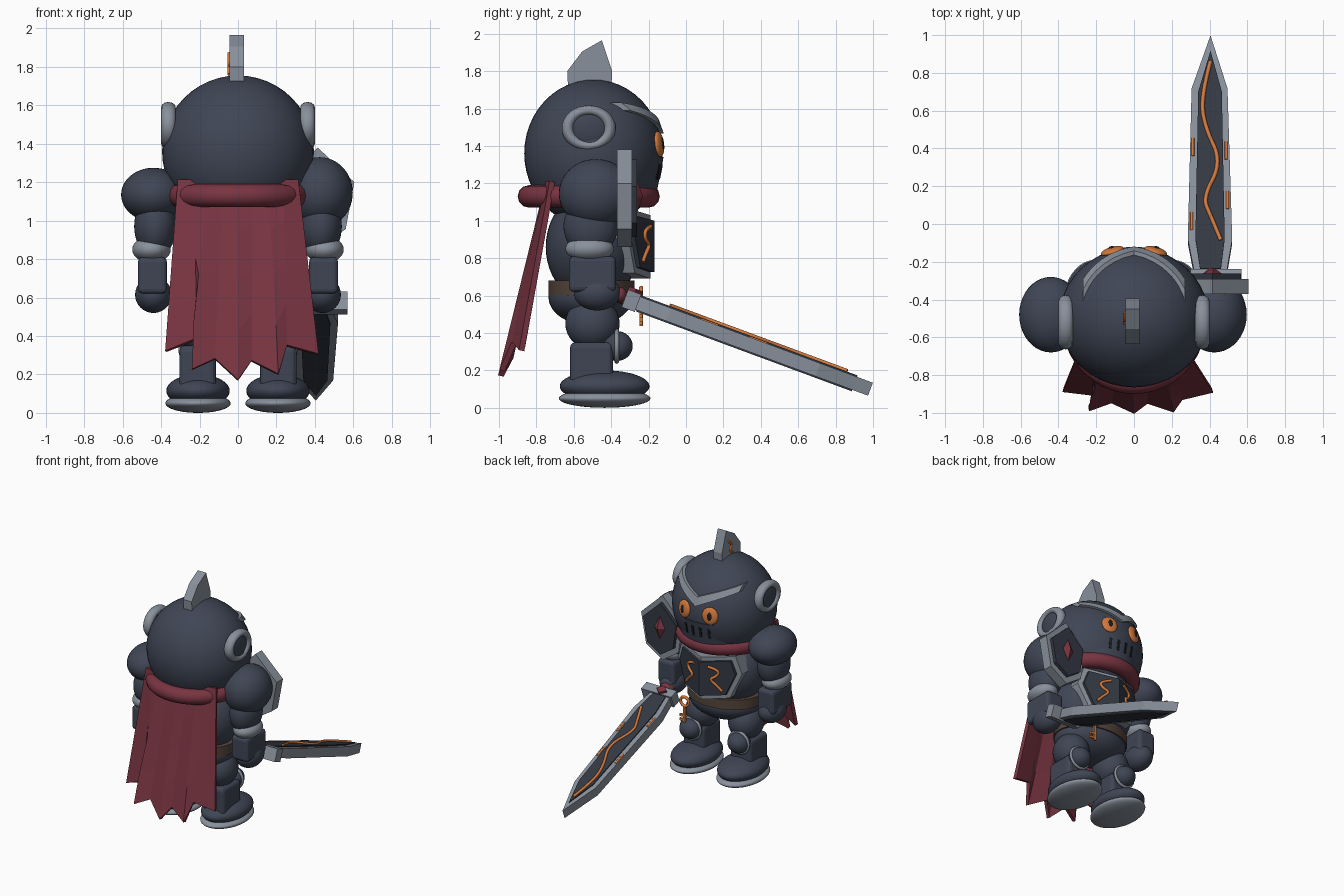
import bpy, bmesh, math
from mathutils import Vector, Matrix, Euler

if "Cube" in bpy.data.objects:
    bpy.data.objects.remove(bpy.data.objects["Cube"])


def material(name, rgb):
    m = bpy.data.materials.new(name)
    m.diffuse_color = (*rgb, 1)
    m.use_nodes = True
    m.node_tree.nodes["Principled BSDF"].inputs["Base Color"].default_value = m.diffuse_color
    return m


SLATE = material("slate armour", (0.05, 0.06, 0.09))
PANEL = material("dark panel", (0.033, 0.04, 0.056))
STEEL = material("pale steel", (0.25, 0.28, 0.33))
RED = material("crimson cloth", (0.19, 0.035, 0.053))
ORANGE = material("ember orange", (0.65, 0.19, 0.045))
BROWN = material("leather brown", (0.09, 0.06, 0.045))
BLACK = material("black", (0.01, 0.011, 0.014))


def finish(ob, name, mat, smooth=True):
    ob.name = name
    ob.data.materials.clear()
    ob.data.materials.append(mat)
    if smooth:
        bpy.ops.object.select_all(action='DESELECT')
        ob.select_set(True)
        bpy.context.view_layer.objects.active = ob
        bpy.ops.object.shade_smooth_by_angle(angle=math.radians(35))
    return ob


def ell(name, loc, size, mat, rot=(0, 0, 0)):
    bpy.ops.mesh.primitive_uv_sphere_add(segments=40, ring_count=24, location=loc, rotation=rot)
    bpy.context.object.scale = size
    return finish(bpy.context.object, name, mat)


def torus(name, loc, major, minor, mat, rot=(0, 0, 0), scale=(1, 1, 1)):
    bpy.ops.mesh.primitive_torus_add(major_radius=major, minor_radius=minor, major_segments=40,
                                     minor_segments=12, location=loc, rotation=rot)
    bpy.context.object.scale = scale
    return finish(bpy.context.object, name, mat)


def cyl(name, loc, r, h, mat, rot=(0, 0, 0), scale=(1, 1, 1)):
    bpy.ops.mesh.primitive_cylinder_add(vertices=32, radius=r, depth=h, location=loc, rotation=rot)
    bpy.context.object.scale = scale
    return finish(bpy.context.object, name, mat)


def box(name, loc, size, mat, bevel=0.0):
    bpy.ops.mesh.primitive_cube_add(size=1, location=loc)
    ob = bpy.context.object
    ob.data.transform(Matrix.Diagonal((*size, 1)))
    if bevel:
        b = ob.modifiers.new("bevel", 'BEVEL')
        b.width, b.segments = bevel, 3
    return finish(ob, name, mat, False)


def from_bmesh(bm, name, mat, smooth=False):
    bmesh.ops.recalc_face_normals(bm, faces=bm.faces)
    me = bpy.data.meshes.new(name)
    bm.to_mesh(me)
    bm.free()
    ob = bpy.data.objects.new(name, me)
    bpy.context.collection.objects.link(ob)
    return finish(ob, name, mat, smooth)


def prism(name, pts, d0, d1, place, mat):
    """Extrude an outline (u, v) from depth d0 to d1, placed by place(u, v, d)."""
    bm = bmesh.new()
    a = [bm.verts.new(place(u, v, d0)) for u, v in pts]
    b = [bm.verts.new(place(u, v, d1)) for u, v in pts]
    bm.faces.new(a)
    bm.faces.new(b)
    for i in range(len(a)):
        j = (i + 1) % len(a)
        bm.faces.new((a[i], a[j], b[j], b[i]))
    return from_bmesh(bm, name, mat)


def tube(name, pts, r, mat, kind='NURBS'):
    cu = bpy.data.curves.new(name, 'CURVE')
    cu.dimensions, cu.bevel_depth, cu.bevel_resolution, cu.use_fill_caps = '3D', r, 2, True
    sp = cu.splines.new(kind)
    sp.points.add(len(pts) - 1)
    for p, q in zip(sp.points, pts):
        p.co = (*q, 1)
    if kind == 'NURBS':
        sp.order_u, sp.use_endpoint_u = 3, True
    ob = bpy.data.objects.new(name, cu)
    bpy.context.collection.objects.link(ob)
    cu.materials.append(mat)
    return ob


def scaled(pts, c, k):
    return [(c[0] + (u - c[0]) * k, c[1] + (v - c[1]) * k) for u, v in pts]


# Helmet
HC, HR = Vector((0, -0.495, 1.36)), Vector((0.395, 0.37, 0.395))


def on_head(x, z, k=1.0):
    t = 1 - (x / HR.x / k) ** 2 - ((z - HC.z) / HR.z / k) ** 2
    return Vector((x, HC.y + HR.y * k * math.sqrt(max(t, 0)), z))


ell("helmet", HC, HR, SLATE)
crest = [(-0.63, 1.7), (-0.635, 1.8), (-0.555, 1.905), (-0.45, 1.965), (-0.395, 1.8), (-0.4, 1.68)]
prism("helmet_crest", crest, -0.045, 0.03, lambda u, v, d: (d, u, v), STEEL)
tube("crest_mark", [(-0.047, y, z) for y, z in
                    [(-0.53, 1.76), (-0.48, 1.79), (-0.53, 1.83), (-0.47, 1.87)]], 0.008, ORANGE)

# Brow band, a V strip wrapped over the face
bm = bmesh.new()
rings = []
for i in range(25):
    x = -0.27 + 0.54 * i / 24
    zc = 1.50 + 0.11 * (abs(x) / 0.27) ** 0.9
    w = 0.034 - 0.012 * abs(x) / 0.27
    rings.append([bm.verts.new(on_head(x, zc + dz, k))
                  for dz, k in [(-w, 0.97), (-w, 1.05), (w, 1.05), (w, 0.97)]])
for a, b in zip(rings, rings[1:]):
    for j in range(4):
        bm.faces.new((a[j], a[(j + 1) % 4], b[(j + 1) % 4], b[j]))
bm.faces.new(rings[0])
bm.faces.new(rings[-1])
from_bmesh(bm, "brow_band", STEEL, True)


# Jaw guard, a curved plate with breathing slots
def jaw(a, z, out=0.0):
    r = 0.34 + 0.035 * (z - 1.16) / 0.18 + out
    return Vector((r * 0.95 * math.sin(a), HC.y + r * math.cos(a), z))


bm = bmesh.new()
rings = []
for i in range(21):
    a = math.radians(-58 + 116 * i / 20)
    rings.append([bm.verts.new(jaw(a, z, o)) for z, o in
                  [(1.16, -0.06), (1.16, 0), (1.34, 0), (1.34, -0.06)]])
for a, b in zip(rings, rings[1:]):
    for j in range(4):
        bm.faces.new((a[j], a[(j + 1) % 4], b[(j + 1) % 4], b[j]))
bm.faces.new(rings[0])
bm.faces.new(rings[-1])
from_bmesh(bm, "jaw_guard", SLATE, True)
for k in (-1.5, -0.5, 0.5, 1.5):
    a = k * 0.2
    prism("jaw_slot", [(a - .03, 1.22), (a + .03, 1.22), (a + .03, 1.30), (a - .03, 1.30)],
          -0.002, 0.005, jaw, BLACK)

for s in (-1, 1):
    # Eyes
    p = on_head(s * 0.115, 1.41)
    n = Vector(((p.x) / HR.x ** 2, (p.y - HC.y) / HR.y ** 2, (p.z - HC.z) / HR.z ** 2)).normalized()
    rot = n.to_track_quat('Z', 'Y').to_euler()
    ell("eye", p, (0.062, 0.068, 0.022), ORANGE, rot)
    ell("pupil", p + n * 0.014, (0.02, 0.036, 0.013), BLACK, rot)
    # Ear discs
    side = (0, math.pi / 2, 0)
    torus("ear_ring", (s * 0.362, -0.52, 1.495), 0.095, 0.027, STEEL, side, (1, 1.18, 1.4))
    ell("ear_disc", (s * 0.36, -0.52, 1.495), (0.036, 0.108, 0.1), SLATE)
    # Arms
    if s < 0:
        ell("shoulder", (-0.44, -0.48, 1.135), (0.168, 0.2, 0.14), SLATE)
    else:
        ell("shoulder", (0.425, -0.48, 1.145), (0.172, 0.2, 0.185), SLATE)
    ell("upper_arm", (s * 0.43, -0.51, 0.97), (0.11, 0.145, 0.16), SLATE)
    ell("elbow_cuff", (s * 0.45, -0.515, 0.85), (0.1, 0.13, 0.07), STEEL)
    box("forearm", (s * 0.445, -0.5, 0.715), (0.15, 0.25, 0.19), SLATE, 0.025)
    ell("hand", (s * 0.44, -0.475, 0.615), (0.095, 0.125, 0.095), SLATE)
    # Legs
    ell("thigh", (s * 0.19, -0.5, 0.45), (0.13, 0.145, 0.14), SLATE)
    box("shin", (s * 0.21, -0.505, 0.23), (0.19, 0.23, 0.24), SLATE, 0.03)
    ell("knee_pad", (s * 0.215, -0.37, 0.33), (0.085, 0.085, 0.08), SLATE)
    torus("knee_rim", (s * 0.215, -0.37, 0.33), 0.083, 0.012, STEEL, (math.pi / 2, 0, 0))
    ell("sole", (s * 0.208, -0.435, 0.05), (0.17, 0.245, 0.05), STEEL)
    ell("boot", (s * 0.208, -0.435, 0.115), (0.165, 0.24, 0.085), SLATE)

# Torso, belt and scarf
ell("torso", (0, -0.5, 0.86), (0.33, 0.25, 0.3), SLATE)
ell("hips", (0, -0.51, 0.59), (0.29, 0.225, 0.15), SLATE)
cyl("belt", (0, -0.505, 0.64), 1, 0.08, BROWN, scale=(0.3, 0.23, 1))
torus("scarf", (0, -0.52, 1.13), 0.32, 0.06, RED)

# Folded breastplate
half = [(0, 1.03), (0.24, 1.06), (0.285, 0.92), (0.2, 0.72), (0, 0.69)]
inner = [(0, 1.0), (0.215, 1.025), (0.25, 0.92), (0.18, 0.75), (0, 0.725)]
for s in (-1, 1):
    def fold(u, v, d, s=s):
        return (s * u, -0.175 - 0.42 * u + d, v)
    prism("breastplate_frame", half, -0.12, -0.015, fold, STEEL)
    prism("breastplate_panel", inner, -0.02, 0.006, fold, PANEL)
    tube("breastplate_mark", [fold(u, v, 0.012) for u, v in
         [(0.06, 0.97), (0.14, 0.95), (0.13, 0.9), (0.07, 0.87), (0.13, 0.82), (0.16, 0.78)]],
         0.011, ORANGE)

# Key on the belt
torus("key_ring", (0.18, -0.24, 0.605), 0.036, 0.011, ORANGE, (math.pi / 2, 0, 0))
box("key_shaft", (0.18, -0.24, 0.505), (0.018, 0.018, 0.135), ORANGE)
for z in (0.455, 0.49):
    box("key_tooth", (0.2, -0.24, z), (0.045, 0.016, 0.018), ORANGE)

# Cape with a ragged hem
hem = [(-0.375, 0.32), (-0.2, 0.39), (-0.24, 0.225), (-0.12, 0.28), (0, 0.17),
       (0.07, 0.27), (0.21, 0.2), (0.25, 0.35), (0.415, 0.305)]
bm = bmesh.new()
grid = []
for i, (x, z) in enumerate(hem):
    col = []
    for j in range(5):
        t = j / 4
        zz = 1.21 + (z - 1.21) * t
        y = -0.735 - 0.24 * (1.21 - zz) / 1.04
        y += t * (0.015 if i % 2 else -0.015) + (0.06 * t + 0.02 if i in (0, 8) else 0)
        xt = -0.31 + 0.62 * i / 8
        col.append(bm.verts.new((xt + (x - xt) * t, y, zz)))
    grid.append(col)
for a, b in zip(grid, grid[1:]):
    for j in range(4):
        bm.faces.new((a[j], a[j + 1], b[j + 1], b[j]))
cape = from_bmesh(bm, "cape", RED)
so = cape.modifiers.new("thickness", 'SOLIDIFY')
so.thickness, so.offset = 0.03, 0


# Shield on the forearm
def upright(u, v, d):
    return (u, d, v)


hexa = [(0.415, 1.38), (0.605, 1.2), (0.56, 0.955), (0.41, 0.86), (0.27, 0.955), (0.235, 1.2)]
prism("shield_frame", hexa, -0.37, -0.29, upright, STEEL)
prism("shield_panel", scaled(hexa, (0.418, 1.12), 0.8), -0.3, -0.262, upright, PANEL)
bm = bmesh.new()
bmesh.ops.create_icosphere(bm, subdivisions=1, radius=1)
bm.clear()
ends = [bm.verts.new(p) for p in [(0.418, -0.262, 1.22), (0.465, -0.262, 1.13),
                                  (0.418, -0.262, 1.04), (0.371, -0.262, 1.13)]]
tip = bm.verts.new((0.418, -0.23, 1.13))
bm.faces.new(ends)
for i in range(4):
    bm.faces.new((ends[i], ends[(i + 1) % 4], tip))
from_bmesh(bm, "shield_gem", RED)


# Sword: u across, v along the blade, d out of the blade's face
def sword(u, v, d):
    return Vector((0.405 + u, -0.327 + 0.938 * v + 0.347 * d, 0.585 - 0.347 * v + 0.938 * d))


blade = [(-0.085, 0.06), (-0.12, 0.25), (-0.1, 1.1), (0, 1.4), (0.09, 1.1), (0.115, 0.25), (0.085, 0.06)]
core = [(-0.055, 0.08), (-0.08, 0.25), (-0.065, 1.08), (0, 1.31), (0.06, 1.08), (0.075, 0.25), (0.055, 0.08)]
prism("sword_blade", blade, -0.037, 0.037, sword, STEEL)
prism("blade_core", core, -0.045, 0.045, sword, PANEL)
tube("blade_rune", [sword(u, v, 0.048) for u, v in
     [(0, 1.25), (-0.05, 1.05), (-0.03, 0.88), (0.06, 0.68), (-0.04, 0.48), (0.0, 0.38), (0.055, 0.24)]],
     0.011, ORANGE)
for u, v in [(-0.093, 0.72), (-0.1, 0.3), (0.083, 0.7), (0.09, 0.42)]:
    tube("blade_ember", [sword(u, v, 0.036), sword(u, v + 0.1, 0.036)], 0.008, ORANGE, 'POLY')
prism("crossguard", [(-0.105, 0.0), (0.165, 0.0), (0.165, 0.075), (-0.105, 0.075)],
      -0.05, 0.05, sword, STEEL)
prism("guard_gem", [(-0.045, 0.04), (0, 0.0), (0.045, 0.04), (0, 0.08)], 0.04, 0.068, sword, RED)
tube("sword_grip", [sword(0, -0.2, 0), sword(0, 0.02, 0)], 0.035, BROWN, 'POLY')
ell("sword_pommel", sword(0.02, -0.03, 0.01), (0.045, 0.035, 0.04), RED)
